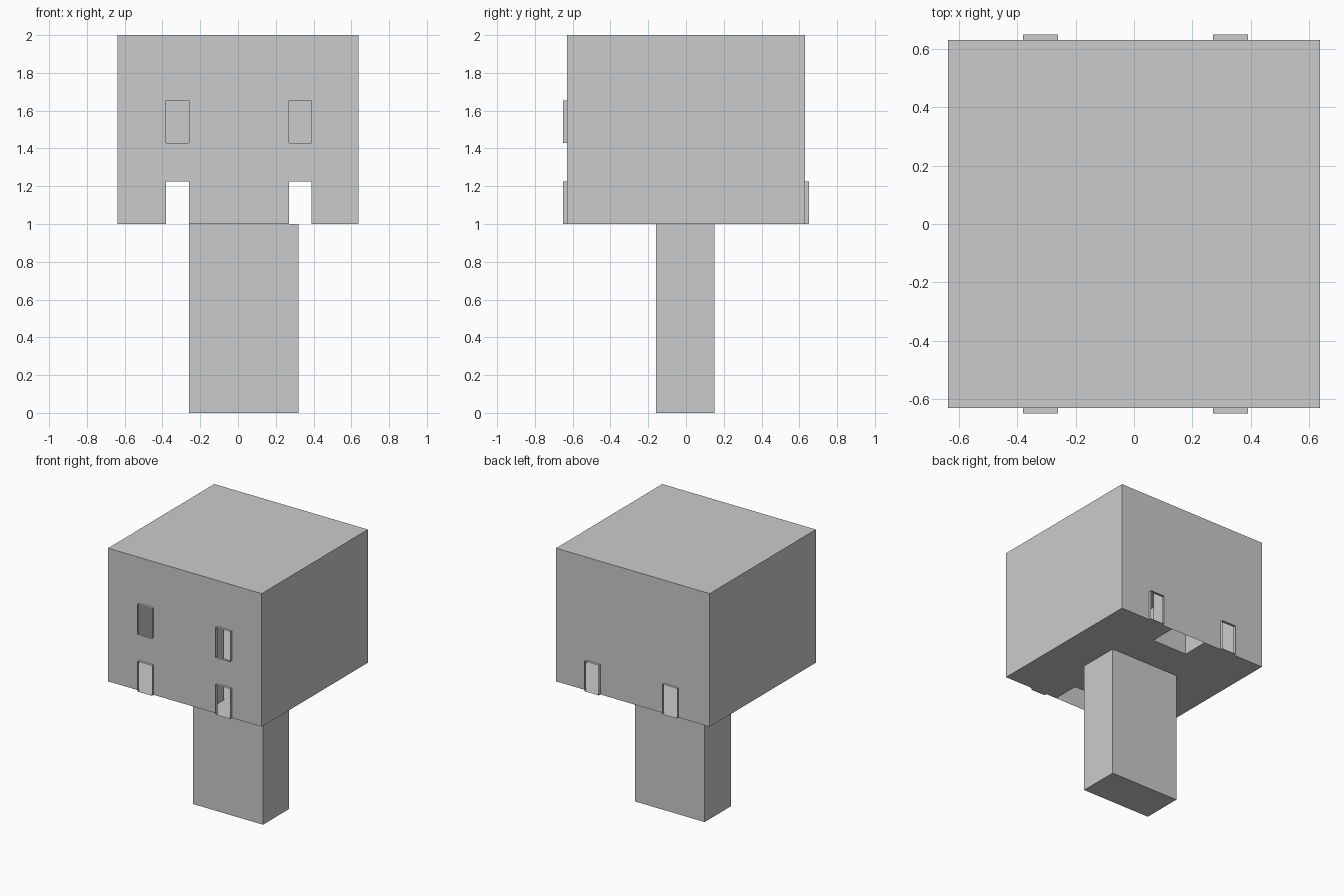
import bpy, bmesh

if "Cube" in bpy.data.objects:
    bpy.data.objects.remove(bpy.data.objects["Cube"])

X, Y, Z0, Z1 = 0.638, 0.63, 1.0, 2.0      # cabin half sizes and floor / roof height
RIM = 0.02                                # how far the opening rims stick out
COLS = [(-0.38, -0.26), (0.27, 0.39)]     # opening x ranges
DOOR, WINDOW = (Z0, 1.225), (1.43, 1.655)  # opening z ranges
SHAFT = (-0.115, 0.18, 0.425)             # shaft x range and inner y


def sheet(bm, us, vs, holes, point):
    """Grid of quads over the cuts us, vs that leaves out the holes (u0, u1, v0, v1)."""
    us, vs = sorted(set(us)), sorted(set(vs))
    for a, b in zip(us, us[1:]):
        for c, d in zip(vs, vs[1:]):
            u, v = (a + b) / 2, (c + d) / 2
            if any(h[0] < u < h[1] and h[2] < v < h[3] for h in holes):
                continue
            bm.faces.new([bm.verts.new(point(*p)) for p in ((a, c), (b, c), (b, d), (a, d))])


def finish(bm, name):
    bmesh.ops.remove_doubles(bm, verts=bm.verts, dist=1e-4)
    bmesh.ops.recalc_face_normals(bm, faces=bm.faces)
    mesh = bpy.data.meshes.new(name)
    bm.to_mesh(mesh)
    bm.free()
    obj = bpy.data.objects.new(name, mesh)
    bpy.context.collection.objects.link(obj)
    return obj


def cuts(lo, hi, holes, i):
    return [lo, hi] + [h[i] for h in holes] + [h[i + 1] for h in holes]


# Hollow cabin: thin walls, roof, and a floor with two hatches
cabin = bmesh.new()
doors = [c + DOOR for c in COLS]
front_holes = doors + [c + WINDOW for c in COLS]
for y, holes in ((-Y, front_holes), (Y, doors)):
    sheet(cabin, cuts(-X, X, holes, 0), cuts(Z0, Z1, holes, 2), holes,
          lambda u, v: (u, y, v))
for x in (-X, X):
    sheet(cabin, (-Y, Y), (Z0, Z1), [], lambda u, v: (x, u, v))
sheet(cabin, (-X, X), (-Y, Y), [], lambda u, v: (u, v, Z1))
x0, x1, ys = SHAFT
hatches = [(x0, x1, ys, Y), (x0, x1, -Y, -ys)]
sheet(cabin, cuts(-X, X, hatches, 0), cuts(-Y, Y, hatches, 2), hatches,
      lambda u, v: (u, v, Z0))
finish(cabin, "cabin")

# Shallow rims around the doors and windows
rims = bmesh.new()
for s, holes in ((-1, front_holes), (1, doors)):
    for a, b, c, d in holes:
        ys2 = (s * Y, s * (Y + RIM))
        for x in (a, b):
            sheet(rims, (c, d), ys2, [], lambda u, v: (x, v, u))
        for z in (c, d):
            sheet(rims, (a, b), ys2, [], lambda u, v: (u, v, z))
finish(rims, "opening_rims")

# Shafts rising from the floor hatches to the roof
for s, name in ((-1, "front_shaft"), (1, "back_shaft")):
    bm = bmesh.new()
    for x in (x0, x1):
        sheet(bm, (s * ys, s * Y), (Z0, Z1), [], lambda u, v: (x, u, v))
    sheet(bm, (x0, x1), (Z0, Z1), [], lambda u, v: (u, s * ys, v))
    finish(bm, name)

# Supporting column
bpy.ops.mesh.primitive_cube_add(size=1, location=(0.03, -0.005, Z0 / 2))
column = bpy.context.object
column.name = "column"
column.scale = (0.58, 0.31, Z0)
